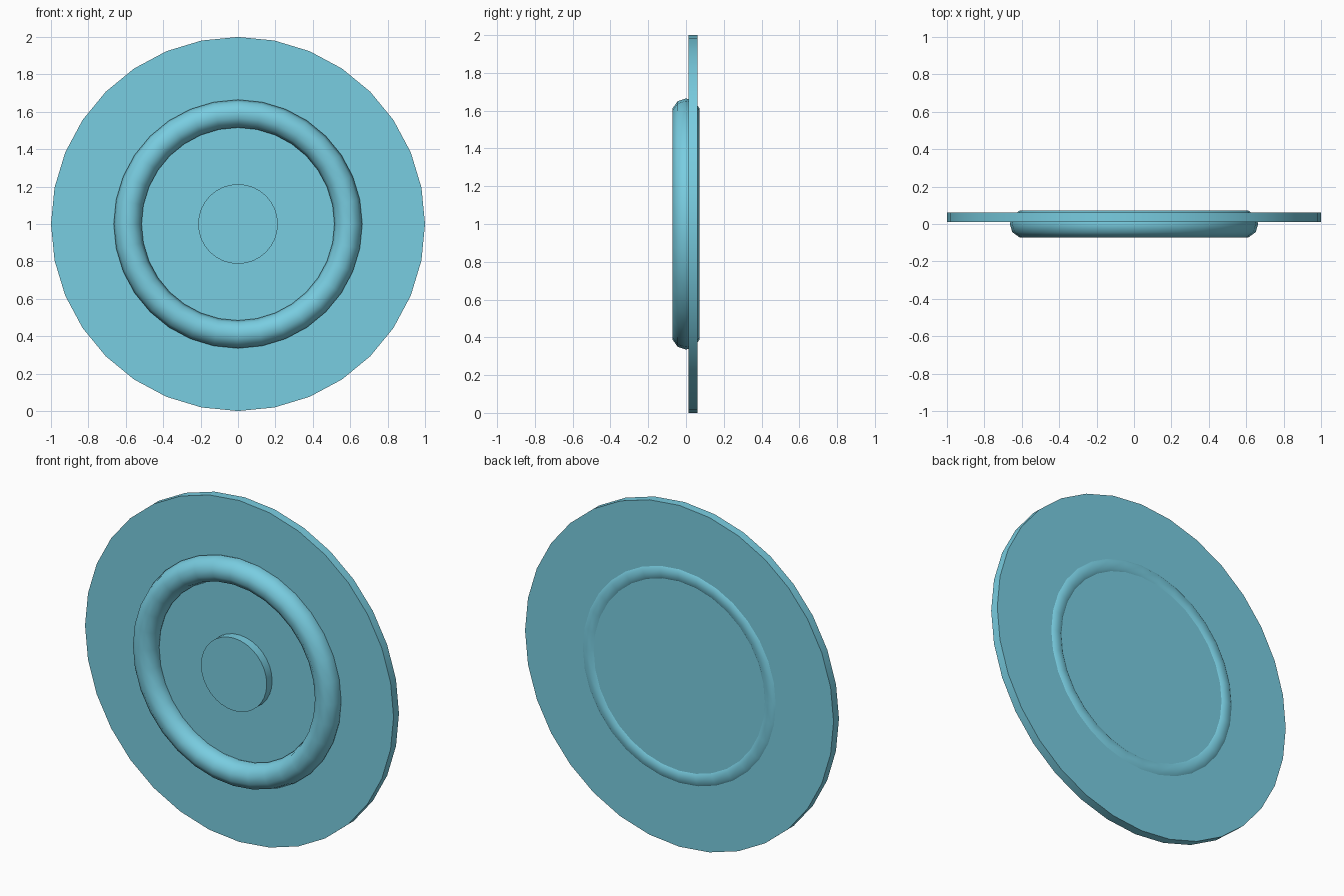
import bpy, math

if "Cube" in bpy.data.objects:
    bpy.data.objects.remove(bpy.data.objects["Cube"])

mat = bpy.data.materials.new("light_cyan")
mat.diffuse_color = (0.19, 0.61, 0.75, 1)
mat.use_nodes = True
mat.node_tree.nodes["Principled BSDF"].inputs["Base Color"].default_value = mat.diffuse_color

def finish(name):
    ob = bpy.context.object
    ob.name = name
    ob.data.materials.append(mat)
    bpy.ops.object.transform_apply(location=False, rotation=True, scale=True)
    bpy.ops.object.shade_smooth_by_angle(angle=math.radians(40))

def disc(name, radius, y0, y1):
    # upright disc facing -y
    bpy.ops.mesh.primitive_cylinder_add(
        vertices=32, radius=radius, depth=y1 - y0,
        location=(0, (y0 + y1) / 2, 1), rotation=(math.pi / 2, 0, 0))
    finish(name)

# round back plate and raised centre button
disc("back_plate", 1.0, 0.012, 0.062)
disc("centre_button", 0.213, -0.038, 0.013)

# ring sunk through the plate
bpy.ops.mesh.primitive_torus_add(
    major_segments=32, minor_segments=10, major_radius=0.59, minor_radius=0.0745,
    location=(0, 0, 1), rotation=(math.pi / 2, 0, 0))
finish("ring")
